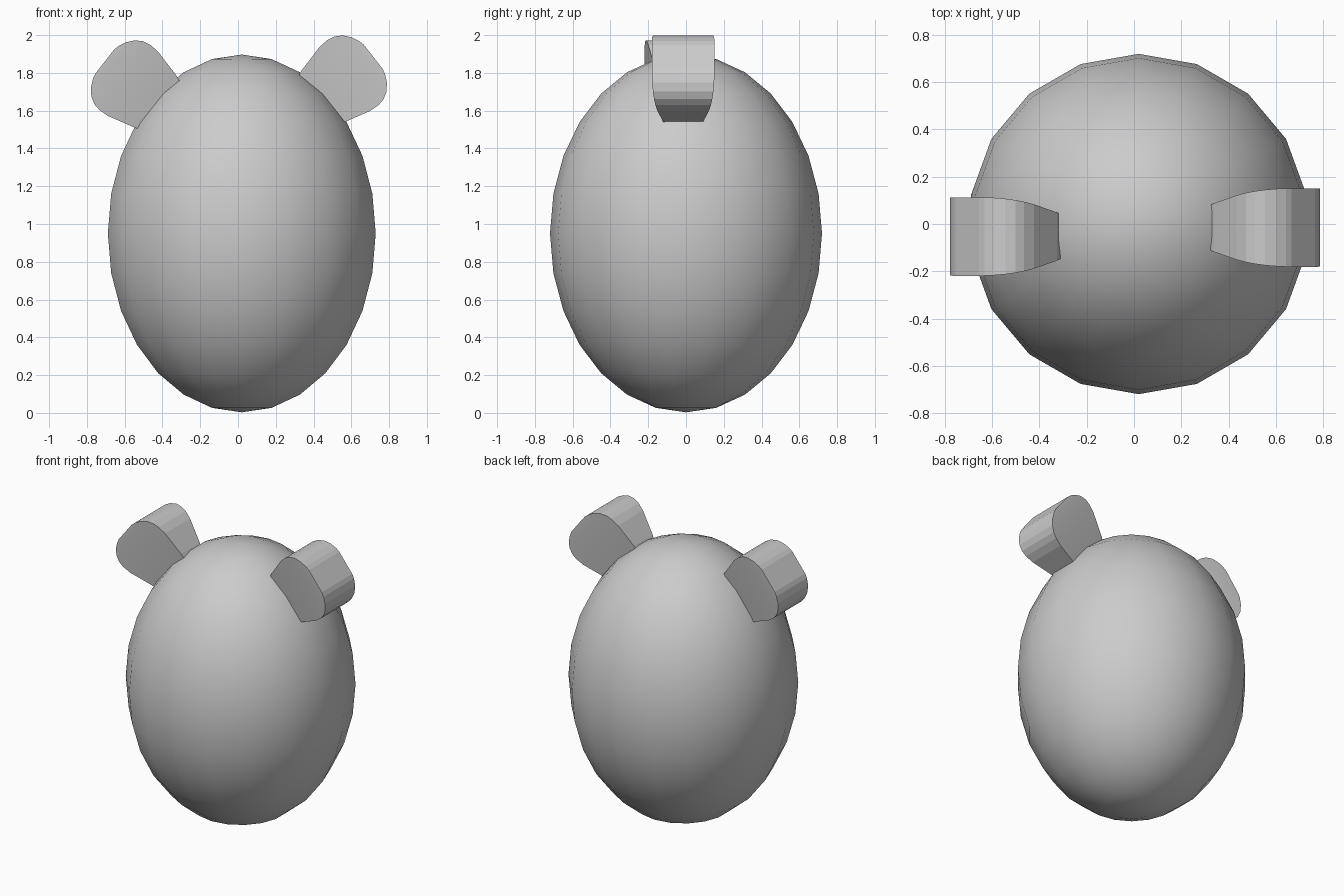
import bpy
import bmesh
from math import cos, sin, radians

cube = bpy.data.objects.get("Cube")
if cube:
    bpy.data.objects.remove(cube, do_unlink=True)

grey = bpy.data.materials.new("light_grey")
grey.use_nodes = True
grey.diffuse_color = (0.6, 0.6, 0.6, 1)
grey.node_tree.nodes["Principled BSDF"].inputs["Base Color"].default_value = (0.6, 0.6, 0.6, 1)


def add_object(name, bm):
    mesh = bpy.data.meshes.new(name)
    bmesh.ops.recalc_face_normals(bm, faces=bm.faces)
    bm.to_mesh(mesh)
    bm.free()
    mesh.materials.append(grey)
    obj = bpy.data.objects.new(name, mesh)
    bpy.context.collection.objects.link(obj)
    return obj


# Egg-shaped body
bm = bmesh.new()
bmesh.ops.create_uvsphere(bm, u_segments=18, v_segments=14, radius=1)
for face in bm.faces:
    face.smooth = True
body = add_object("body", bm)
body.scale = (0.72, 0.72, 0.947)
body.location = (0.02, 0, 0.95)

# Ear sections from root to tip: distance, half width, half depth
SECTIONS = [(-0.14, 0.12, 0.06), (0, 0.176, 0.102), (0.155, 0.216, 0.136),
            (0.21, 0.219, 0.147), (0.25, 0.211, 0.154), (0.288, 0.188, 0.160),
            (0.318, 0.152, 0.164), (0.338, 0.11, 0.166), (0.345, 0.08, 0.166)]


def add_ear(name, side, root, angle):
    """Tapered paddle lofted through rectangular sections."""
    ax, az = cos(radians(angle)), sin(radians(angle))
    bm = bmesh.new()
    rings = []
    for dist, width, depth in SECTIONS:
        ring = []
        for w, d in ((-1, -1), (1, -1), (1, 1), (-1, 1)):
            x = root[0] + ax * dist + az * width * w
            z = root[2] + az * dist - ax * width * w
            ring.append(bm.verts.new((side * x, root[1] + depth * d, z)))
        rings.append(ring)
    for a, b in zip(rings, rings[1:]):
        for i in range(4):
            j = (i + 1) % 4
            face = bm.faces.new((a[i], a[j], b[j], b[i]))
            face.smooth = i in (0, 2)
    bm.faces.new(rings[0])
    bm.faces.new(rings[-1])
    # Keep the front and back rims crisp
    for a, b in zip(rings, rings[1:]):
        for v, w in zip(a, b):
            bm.edges.get((v, w)).smooth = False
    return add_object(name, bm)


add_ear("left_ear", 1, (0.444, -0.015, 1.673), 38)
add_ear("right_ear", -1, (0.434, -0.053, 1.647), 38)
